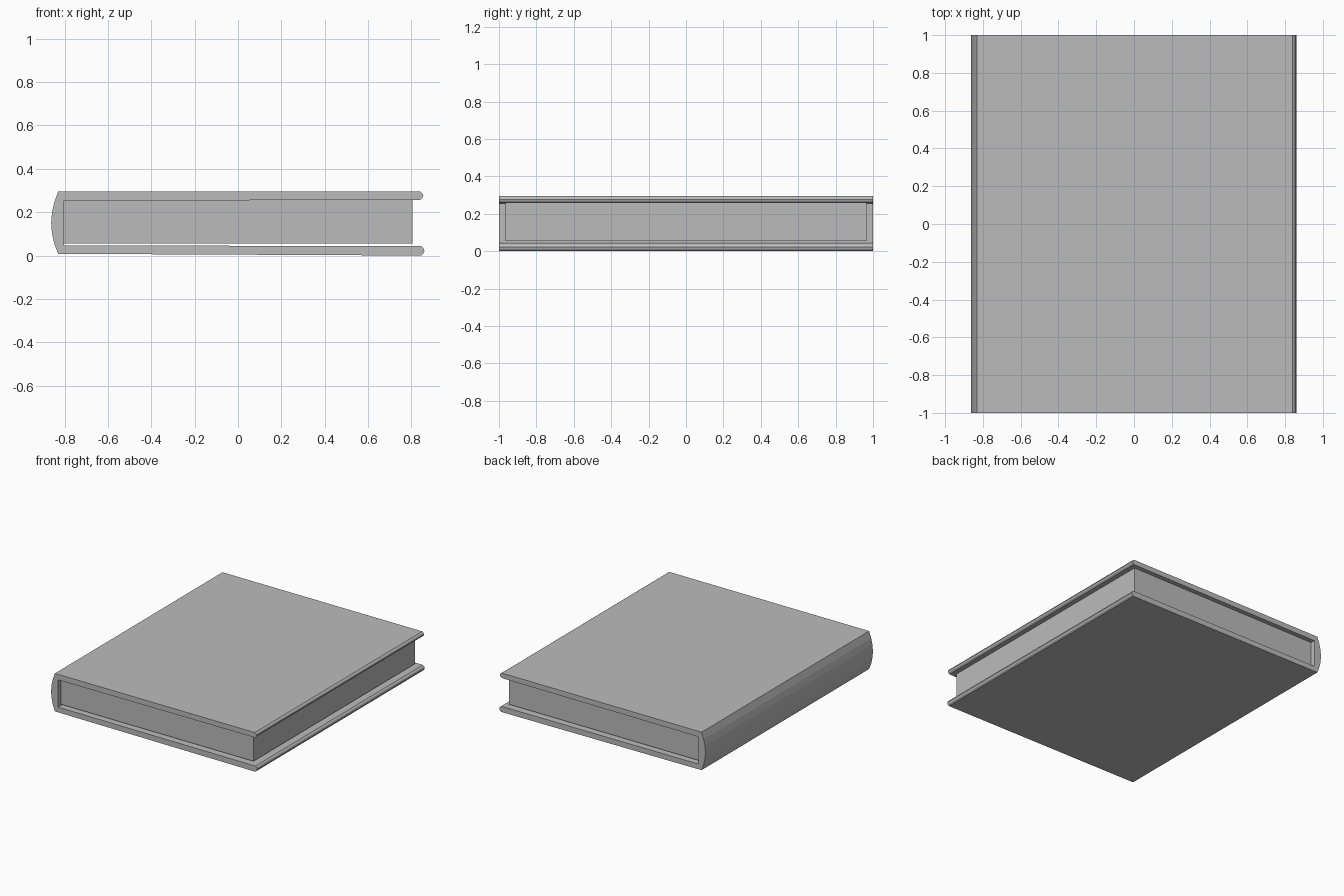
import bpy
import bmesh

old = bpy.data.objects.get("Cube")
if old:
    bpy.data.objects.remove(old, do_unlink=True)

# Single grey material
grey = bpy.data.materials.new("plain_grey")
grey.use_nodes = True
colour = (0.5, 0.5, 0.5, 1.0)
grey.diffuse_color = colour
grey.node_tree.nodes["Principled BSDF"].inputs["Base Color"].default_value = colour


def extrude_profile(name, profile, half_depth):
    """Extrude a closed x-z outline along y, centred on y = 0."""
    bm = bmesh.new()
    outline = bm.faces.new([bm.verts.new((x, -half_depth, z)) for x, z in profile])
    result = bmesh.ops.extrude_face_region(bm, geom=[outline], use_keep_orig=True)
    moved = [v for v in result["geom"] if isinstance(v, bmesh.types.BMVert)]
    bmesh.ops.translate(bm, verts=moved, vec=(0, 2 * half_depth, 0))
    bmesh.ops.recalc_face_normals(bm, faces=bm.faces)
    mesh = bpy.data.meshes.new(name)
    bm.to_mesh(mesh)
    bm.free()
    mesh.materials.append(grey)
    obj = bpy.data.objects.new(name, mesh)
    bpy.context.collection.objects.link(obj)
    return obj


def rounded_edge(tip, low, high):
    """Faceted fore edge of a cover board, from its lower to its upper side."""
    h = high - low
    return [(tip - 0.015, low), (tip - 0.004, low + 0.22 * h), (tip, low + 0.5 * h),
            (tip - 0.004, low + 0.78 * h), (tip - 0.015, high)]


# Wrap-around cover: bottom board, top board and bowed spine in one C outline
spine_middle, spine_half = 0.15, 0.143
spine = []
for i in range(7):
    t = 1 - i / 3
    spine.append((-0.862 + 0.032 * t * t, spine_middle + spine_half * t))

bottom_board = rounded_edge(0.86, 0.0, 0.043)
top_board = rounded_edge(0.855, 0.257, 0.295)
spine[0] = (-0.83, 0.295)
spine[-1] = (-0.83, 0.008)
inside = [(-0.803, 0.047), (-0.803, 0.253)]
extrude_profile("cover", bottom_board + inside + top_board + spine, 1.0)

# Page block, set in from the cover at both ends and at the fore edge
extrude_profile("page_block", [(-0.804, 0.055), (0.805, 0.055),
                               (0.805, 0.257), (-0.804, 0.253)], 0.965)
